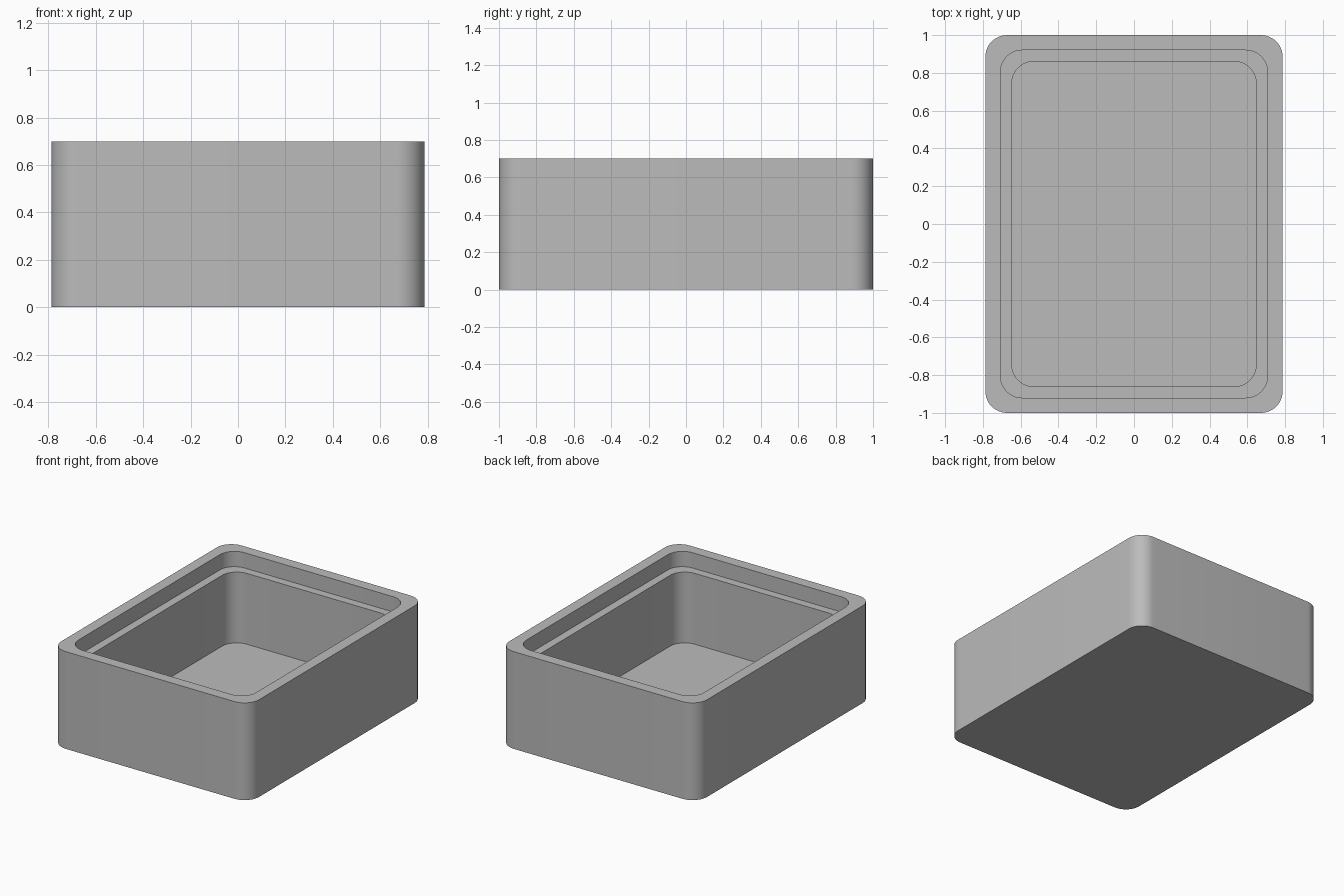
import bpy, bmesh, math

cube = bpy.data.objects.get("Cube")
if cube:
    bpy.data.objects.remove(cube, do_unlink=True)

grey = bpy.data.materials.new("plain grey")
grey.use_nodes = True
colour = (0.5, 0.5, 0.5, 1)
grey.diffuse_color = colour
grey.node_tree.nodes["Principled BSDF"].inputs["Base Color"].default_value = colour

WALL, LEDGE = 0.08, 0.06
HX, HY, HEIGHT = 0.787, 1.0, 0.70
FLOOR_Z, LEDGE_Z = 0.08, 0.59
RADIUS, STEPS = 0.115, 12


def rounded_loop(bm, inset, z):
    """Ring of vertices around a rounded rectangle."""
    ring = []
    cx, cy = HX - inset - RADIUS, HY - inset - RADIUS
    for corner, (sx, sy) in enumerate([(1, 1), (-1, 1), (-1, -1), (1, -1)]):
        for i in range(STEPS + 1):
            a = (corner + i / STEPS) * math.pi / 2
            ring.append(bm.verts.new((sx * cx + RADIUS * math.cos(a),
                                      sy * cy + RADIUS * math.sin(a), z)))
    return ring


# Box wall section, from the outer base over the rim and ledge to the floor
profile = [(0, 0), (0, HEIGHT), (WALL, HEIGHT), (WALL, LEDGE_Z),
           (WALL + LEDGE, LEDGE_Z), (WALL + LEDGE, FLOOR_Z)]
bm = bmesh.new()
rings = [rounded_loop(bm, inset, z) for inset, z in profile]
for low, high in zip(rings, rings[1:]):
    for i in range(len(low)):
        j = (i + 1) % len(low)
        bm.faces.new((low[i], low[j], high[j], high[i]))

# Underside and inner floor
bm.faces.new(rings[0][::-1])
bm.faces.new(rings[-1])
bmesh.ops.recalc_face_normals(bm, faces=bm.faces)

mesh = bpy.data.meshes.new("open_box")
bm.to_mesh(mesh)
bm.free()
mesh.materials.append(grey)
box = bpy.data.objects.new("open_box", mesh)
bpy.context.collection.objects.link(box)

# Smooth corners with crisp rims
bpy.context.view_layer.objects.active = box
box.select_set(True)
bpy.ops.object.shade_smooth_by_angle(angle=math.radians(30))
